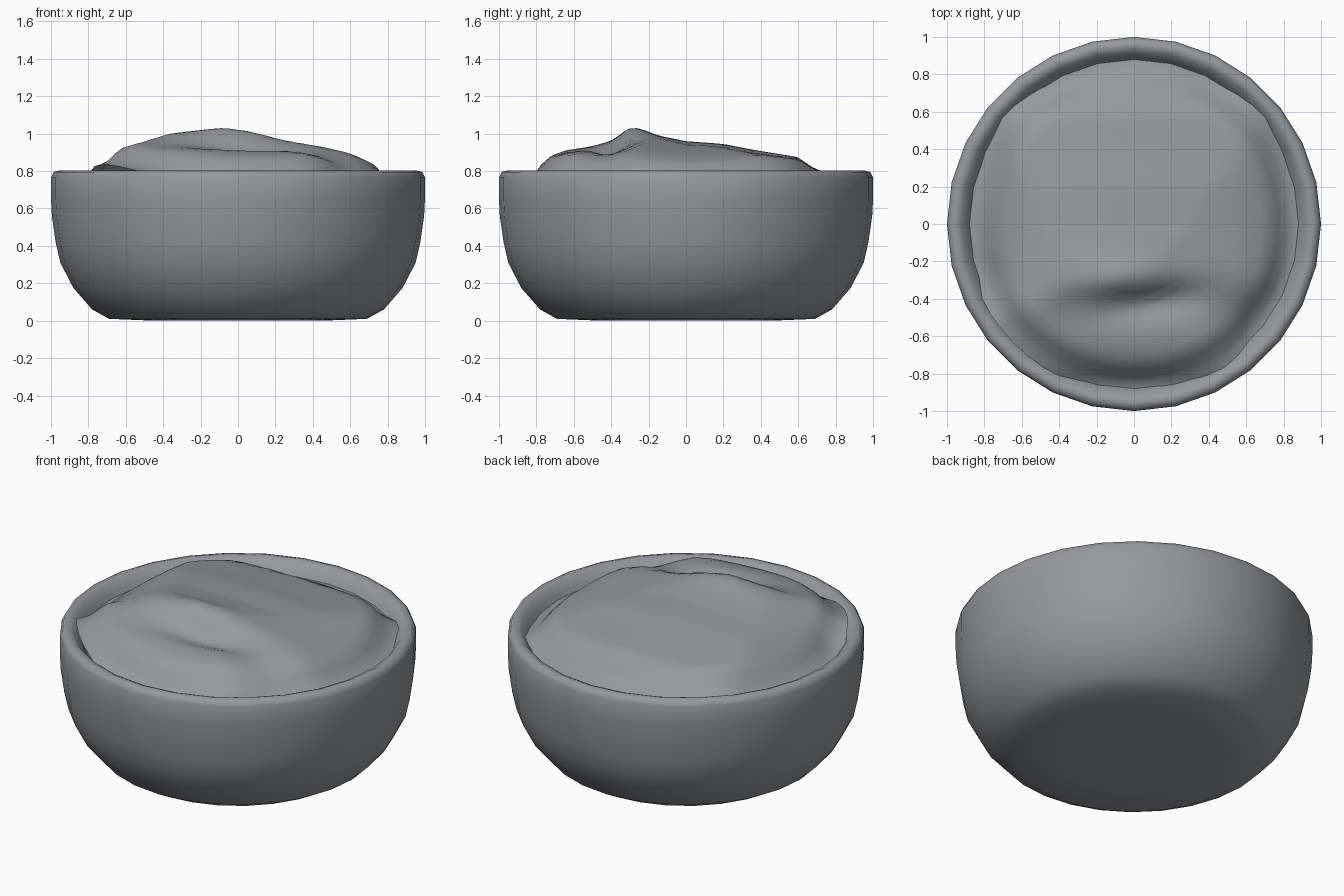
import bpy, bmesh, math

if "Cube" in bpy.data.objects:
    bpy.data.objects.remove(bpy.data.objects["Cube"])

SIDES = 28

grey = bpy.data.materials.new("stone grey")
grey.diffuse_color = (0.30, 0.32, 0.335, 1)
grey.use_nodes = True
grey.node_tree.nodes["Principled BSDF"].inputs["Base Color"].default_value = grey.diffuse_color


def ramp(points, t):
    """Piecewise linear lookup."""
    if t <= points[0][0]:
        return points[0][1]
    for (a, u), (b, v) in zip(points, points[1:]):
        if t <= b:
            return u + (v - u) * (t - a) / (b - a)
    return points[-1][1]


def smoothstep(a, b, t):
    t = max(0, min(1, (t - a) / (b - a)))
    return t * t * (3 - 2 * t)


def make_object(name, rings, sides, angle, close_start, close_end):
    """Skin a list of rings, each a list of points, with capped ends."""
    bm = bmesh.new()
    loops = [[bm.verts.new(p) for p in ring] for ring in rings]
    for a, b in zip(loops, loops[1:]):
        for i in range(sides):
            j = (i + 1) % sides
            bm.faces.new((a[i], a[j], b[j], b[i]))
    if close_start:
        bm.faces.new(loops[0][::-1])
    if close_end:
        bm.faces.new(loops[-1])
    mesh = bpy.data.meshes.new(name)
    bm.to_mesh(mesh)
    bm.free()
    mesh.materials.append(grey)
    obj = bpy.data.objects.new(name, mesh)
    bpy.context.collection.objects.link(obj)
    bpy.ops.object.select_all(action='DESELECT')
    obj.select_set(True)
    bpy.context.view_layer.objects.active = obj
    bpy.ops.object.shade_smooth_by_angle(angle=math.radians(angle))
    return obj


def circle(r, z, n):
    return [(r * math.cos(math.tau * i / n), r * math.sin(math.tau * i / n), z)
            for i in range(n)]


# Bowl: turned profile from the base up over the rim
profile = [(0.45, 0.0), (0.69, 0.01), (0.78, 0.06), (0.88, 0.175), (0.95, 0.31),
           (0.975, 0.42), (0.995, 0.56), (1.0, 0.66), (1.0, 0.765),
           (0.985, 0.795), (0.955, 0.803), (0.925, 0.79), (0.895, 0.75),
           (0.87, 0.71)]
make_object("bowl", [circle(r, z, SIDES) for r, z in profile], SIDES, 50, True, False)

# Contents: lumpy mound with a ridge and a folded front
across = [(-0.80, 0.0), (-0.74, 0.03), (-0.6, 0.12), (-0.37, 0.20), (-0.08, 0.235),
          (0.05, 0.22), (0.25, 0.17), (0.45, 0.135), (0.58, 0.105), (0.72, 0.045),
          (0.79, 0.0)]
along = [(-0.85, 0.0), (-0.79, 0.06), (-0.65, 0.11), (-0.5, 0.14), (-0.4, 0.17),
         (-0.31, 0.235), (-0.25, 0.23), (-0.15, 0.19), (0.0, 0.16), (0.2, 0.145),
         (0.35, 0.115), (0.6, 0.075), (0.70, 0.0)]


def height(x, y):
    front = smoothstep(-0.3, -0.5, y) if y < -0.3 else 0
    a = ramp(across, x + 0.18 * front)
    b = ramp(along, y)
    h = 0.65 * min(a, b) + 0.35 * a * b / 0.235
    # hollow in front of the ridge
    h -= 0.075 * math.exp(-((x - 0.12) / 0.3) ** 2 - ((y + 0.43 - 0.15 * x) / 0.09) ** 2)
    return 0.80 + h - 0.075 * smoothstep(0.72, 0.86, math.hypot(x, y))


n = 56
radii = [0.91 - 0.045 * k for k in range(20)] + [0.02]
mound = [[(x, y, height(x, y)) for x, y, _ in circle(r, 0, n)] for r in radii]
obj = make_object("bowl_contents", mound, n, 60, False, True)
soften = obj.modifiers.new("soften", 'SMOOTH')
soften.factor = 0.4
soften.iterations = 1
